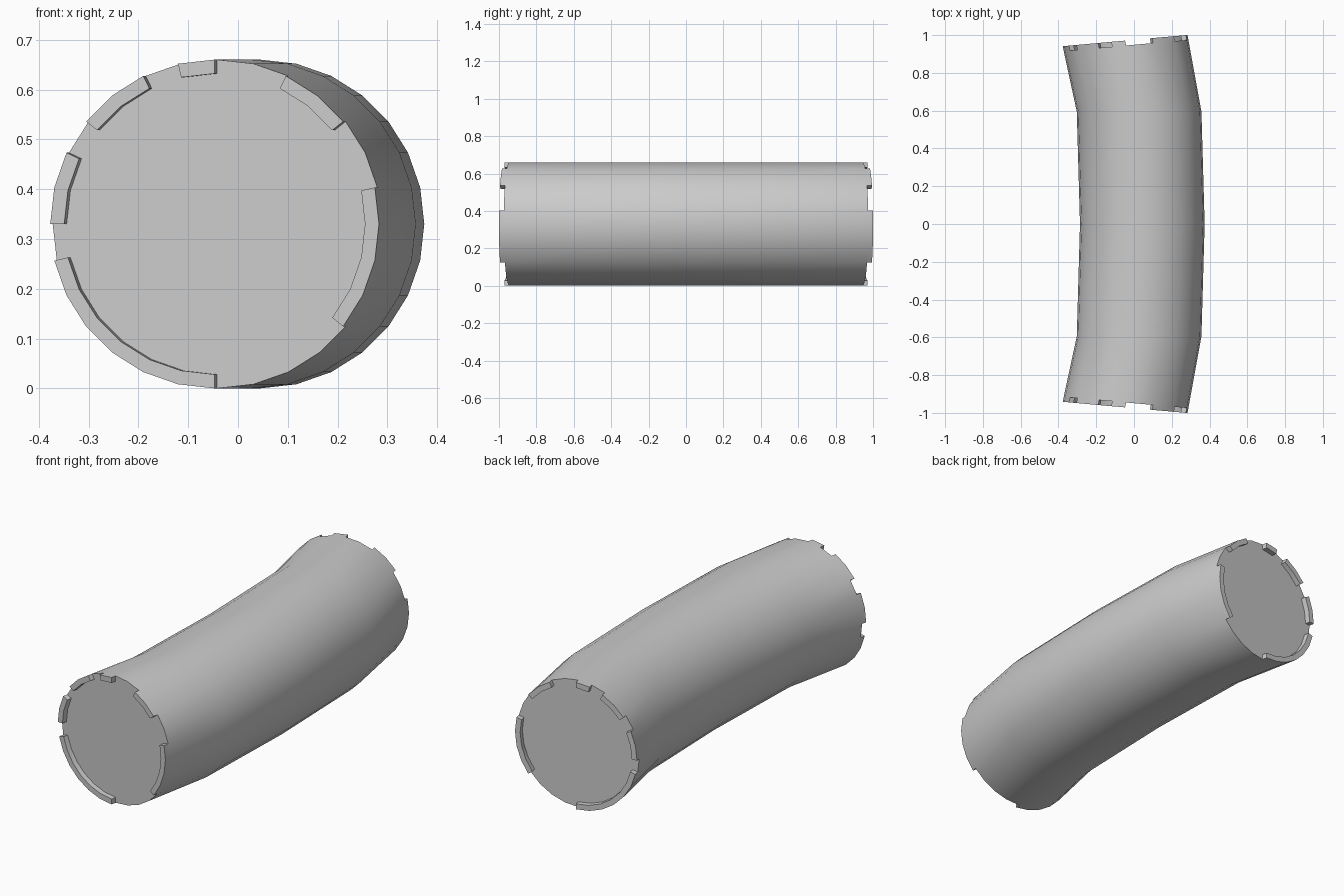
import bpy, bmesh, math
from mathutils import Vector

if "Cube" in bpy.data.objects:
    bpy.data.objects.remove(bpy.data.objects["Cube"])

SIDES = 28
R = 0.33
# Raised bark pieces on each end, as (first, last) side index
BARK = [(-3, 1), (3, 5), (7, 8), (9, 11), (12, 14), (15, 21)]
END_X, END_Y, TILT = -0.042, 0.945, 0.09


def ring(bm, cx, y, tilt=0.0, r=R):
    verts = []
    for k in range(SIDES):
        a = 2 * math.pi * k / SIDES
        dx = r * math.cos(a)
        verts.append(bm.verts.new((cx + dx, y + tilt * dx, R + r * math.sin(a))))
    return verts


def bridge(bm, a, b):
    return [bm.faces.new((a[k], a[(k + 1) % SIDES], b[(k + 1) % SIDES], b[k]))
            for k in range(SIDES)]


bm = bmesh.new()

# Bent trunk
rings = [ring(bm, END_X, -END_Y, -TILT), ring(bm, 0.027, -0.595), ring(bm, 0.044, 0),
         ring(bm, 0.027, 0.595), ring(bm, END_X, END_Y, TILT)]
for a, b in zip(rings, rings[1:]):
    bridge(bm, a, b)

# Cut ends: rim, flat centre and broken bark pieces standing proud of the cut
pieces = []
for s, outer in ((-1, rings[0]), (1, rings[-1])):
    inner = ring(bm, END_X, s * END_Y, s * TILT, R - 0.028)
    rim = bridge(bm, outer, inner)
    hub = bm.verts.new((END_X, s * END_Y, R))
    for k in range(SIDES):
        bm.faces.new((inner[k], inner[(k + 1) % SIDES], hub))
    for first, last in BARK:
        pieces.append((s, [rim[k % SIDES] for k in range(first, last)]))

bmesh.ops.recalc_face_normals(bm, faces=bm.faces[:])
for s, faces in pieces:
    out = bmesh.ops.extrude_face_region(bm, geom=faces)
    moved = [g for g in out["geom"] if isinstance(g, bmesh.types.BMVert)]
    bmesh.ops.translate(bm, verts=moved, vec=Vector((-0.005, s * 0.026, 0)))
    bmesh.ops.delete(bm, geom=[f for f in faces if f.is_valid], context='FACES_ONLY')
bmesh.ops.recalc_face_normals(bm, faces=bm.faces[:])

mesh = bpy.data.meshes.new("log")
bm.to_mesh(mesh)
bm.free()
log = bpy.data.objects.new("log", mesh)
bpy.context.collection.objects.link(log)
bpy.context.view_layer.objects.active = log
log.select_set(True)
bpy.ops.object.shade_smooth_by_angle(angle=math.radians(30))
